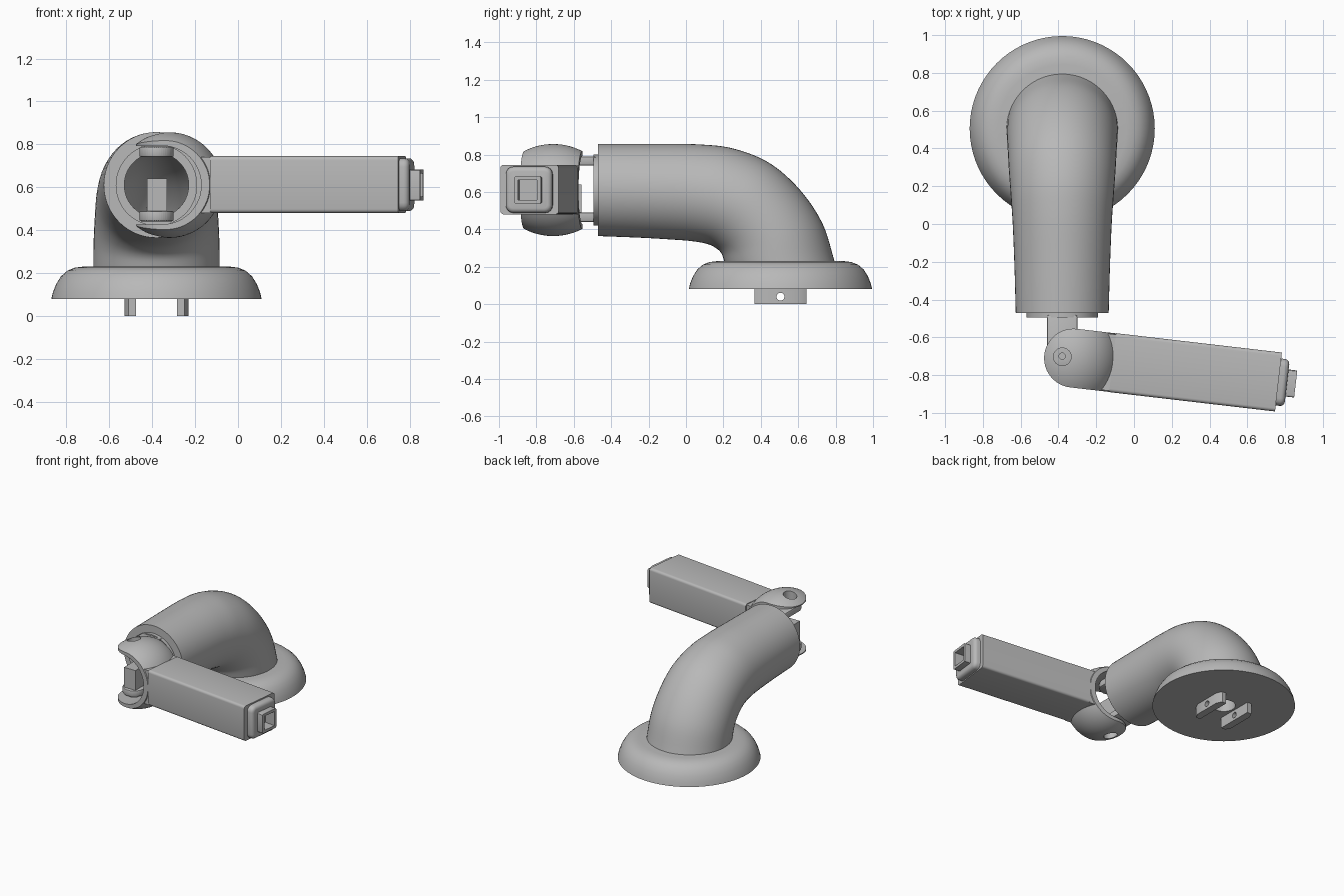
import bpy, bmesh, math
from mathutils import Matrix, Vector

cube = bpy.data.objects.get("Cube")
if cube:
    bpy.data.objects.remove(cube, do_unlink=True)

grey = bpy.data.materials.new("plain_grey")
grey.use_nodes = True
grey.diffuse_color = (0.48, 0.48, 0.48, 1)
grey.node_tree.nodes["Principled BSDF"].inputs["Base Color"].default_value = grey.diffuse_color

AX = -0.38                      # centre plane of the mount
BY = 0.505                      # flange centre depth
AXLE = 0.61                     # height of the tube and arm axis
ARM = Matrix.Translation((-0.32, -0.71, AXLE)) @ Matrix.Rotation(math.radians(-6.65), 4, 'Z')


def finish(name, bm, matrix=None):
    bmesh.ops.recalc_face_normals(bm, faces=bm.faces)
    me = bpy.data.meshes.new(name)
    bm.to_mesh(me)
    bm.free()
    if matrix:
        me.transform(matrix)
    me.materials.append(grey)
    ob = bpy.data.objects.new(name, me)
    bpy.context.collection.objects.link(ob)
    return ob


def activate(ob):
    bpy.ops.object.select_all(action='DESELECT')
    ob.select_set(True)
    bpy.context.view_layer.objects.active = ob


def boolean(ob, other, op='DIFFERENCE'):
    mod = ob.modifiers.new("cut", 'BOOLEAN')
    mod.operation, mod.object, mod.solver = op, other, 'EXACT'
    activate(ob)
    bpy.ops.object.modifier_apply(modifier=mod.name)
    bpy.data.objects.remove(other, do_unlink=True)


def prism(name, outline, z0, z1, matrix=None):
    bm = bmesh.new()
    face = bm.faces.new([bm.verts.new((x, y, z0)) for x, y in outline])
    ext = bmesh.ops.extrude_face_region(bm, geom=[face])
    verts = [v for v in ext["geom"] if isinstance(v, bmesh.types.BMVert)]
    bmesh.ops.translate(bm, verts=verts, vec=(0, 0, z1 - z0))
    return finish(name, bm, matrix)


def box(name, x, y, z, matrix=None):
    return prism(name, [(x[0], y[0]), (x[1], y[0]), (x[1], y[1]), (x[0], y[1])], *z, matrix)


def arc(cx, cy, r, a0, a1, n=24):
    angles = [math.radians(a0 + (a1 - a0) * i / n) for i in range(n + 1)]
    return [(cx + r * math.cos(a), cy + r * math.sin(a)) for a in angles]


def bevel(ob, width, segments=4, edge_dir=None):
    bm = bmesh.new()
    bm.from_mesh(ob.data)
    edges = [e for e in bm.edges if edge_dir is None or
             abs((e.verts[0].co - e.verts[1].co).normalized().dot(edge_dir)) > 0.99]
    bmesh.ops.bevel(bm, geom=edges, offset=width, segments=segments, profile=0.5, affect='EDGES')
    bm.to_mesh(ob.data)
    bm.free()


def lathe(name, profile, matrix, n=72):
    """Closed radius/height profile turned about z."""
    bm = bmesh.new()
    rings = [[bm.verts.new((r * math.cos(2 * math.pi * i / n), r * math.sin(2 * math.pi * i / n), z))
              for r, z in profile] for i in range(n)]
    m = len(profile)
    for i in range(n):
        a, b = rings[i], rings[(i + 1) % n]
        for k in range(m):
            bm.faces.new((a[k], b[k], b[(k + 1) % m], a[(k + 1) % m]))
    return finish(name, bm, matrix)


# Wall flange with a central cable hole
rim = [(0.49, 0.08), (0.483, 0.11), (0.467, 0.15), (0.445, 0.185), (0.415, 0.211), (0.38, 0.225), (0.34, 0.23)]
lathe("base_flange", [(0.08, 0.08)] + rim + [(0.08, 0.23)], Matrix.Translation((AX, BY, 0)))

# Hollow elbow: outer (y, z), inner (y, z), half width
stations = [Vector(s) for s in (
    (0.797, 0.22, 0.208, 0.22, 0.295), (0.73, 0.43, 0.19, 0.27, 0.293),
    (0.61, 0.61, 0.16, 0.3, 0.288), (0.45, 0.752, 0.11, 0.323, 0.282),
    (0.26, 0.83, 0.03, 0.337, 0.272), (0.07, 0.854, -0.07, 0.345, 0.262),
    (-0.2, 0.857, -0.24, 0.355, 0.253), (-0.47, 0.857, -0.47, 0.364, 0.246))]


def smooth_path(pts, steps=6):
    ext = [2 * pts[0] - pts[1]] + pts + [2 * pts[-1] - pts[-2]]
    out = []
    for a, b, c, d in zip(ext, ext[1:], ext[2:], ext[3:]):
        for i in range(steps):
            t = i / steps
            out.append(0.5 * (2 * b + (c - a) * t + (2 * a - 5 * b + 4 * c - d) * t * t
                              + (3 * b - a - 3 * c + d) * t ** 3))
    return out + [pts[-1]]


def elbow(bm, scale, n=56):
    rings = []
    for oy, oz, iy, iz, w in smooth_path(stations):
        mid = Vector((AX, (oy + iy) / 2, (oz + iz) / 2))
        up = Vector((0, oy - iy, oz - iz)) / 2
        rings.append([bm.verts.new(mid + scale * (up * math.cos(t) + Vector((w * math.sin(t), 0, 0))))
                      for t in (2 * math.pi * i / n for i in range(n))])
    for a, b in zip(rings, rings[1:]):
        for i in range(n):
            bm.faces.new((a[i], a[(i + 1) % n], b[(i + 1) % n], b[i]))
    return rings


bm = bmesh.new()
shell, bore = elbow(bm, 1), elbow(bm, 0.61)
for end in (0, -1):
    n = len(shell[end])
    for i in range(n):
        j = (i + 1) % n
        bm.faces.new((shell[end][i], shell[end][j], bore[end][j], bore[end][i]))
finish("elbow_tube", bm)

# Collar on the tube mouth
lathe("tube_collar", [(0.15, 0), (0.19, 0), (0.19, 0.03), (0.15, 0.03)],
      Matrix.Translation((AX, -0.465, AXLE)) @ Matrix.Rotation(math.pi / 2, 4, 'X'))

# Pivot tongues reaching forward from the collar
tongue = [(AX + 0.08, -0.48), (AX - 0.08, -0.48)] + arc(AX, -0.70, 0.08, 180, 360)
for name, z0, z1 in (("upper_tongue", 0.74, 0.79), ("lower_tongue", 0.44, 0.49)):
    ob = prism(name, tongue, z0, z1)
    bevel(ob, 0.01, 2)
    boolean(ob, prism("pin_hole", arc(AX, -0.70, 0.017, 0, 345, 23), z0 - 0.1, z1 + 0.1))
prism("pivot_washer", arc(AX, -0.70, 0.05, 0, 345, 23), 0.485, 0.505)
box("pivot_block", (-0.425, -0.33), (-0.757, -0.56), (0.487, 0.64))

# Forked ball knuckle: flattened ball trimmed to a round-ended slab
bm = bmesh.new()
bmesh.ops.create_uvsphere(bm, u_segments=64, v_segments=40, radius=0.246)
bmesh.ops.scale(bm, vec=(1, 1.18, 1), verts=bm.verts)
knuckle = finish("arm_knuckle", bm, ARM)
slab = arc(0, 0, 0.156, 90, 270) + [(0.3, -0.156), (0.3, 0.156)]
boolean(knuckle, prism("knuckle_trim", slab, -0.4, 0.4, ARM), 'INTERSECT')
boolean(knuckle, box("knuckle_neck", (0.1, 0.215), (-0.15, 0.15), (-0.13, 0.13), ARM), 'UNION')
slot = arc(-0.015, 0, 0.183, -90, 90) + [(-0.4, 0.183), (-0.4, -0.183)]
boolean(knuckle, prism("knuckle_slot", slot, -0.4, 0.4, ARM @ Matrix.Rotation(math.pi / 2, 4, 'X')))
boolean(knuckle, prism("knuckle_pin_hole", arc(-0.06, 0, 0.047, 0, 348, 29), -0.4, 0.4, ARM))

# Square arm with softened long edges, end cap and hollow tip
arm = box("arm_bar", (0.208, 1.092), (-0.157, 0.157), (-0.13, 0.135))
bevel(arm, 0.018, 4, Vector((1, 0, 0)))
arm.data.transform(ARM)

cap = box("arm_end_cap", (1.03, 1.138), (-0.125, 0.125), (-0.122, 0.125))
bevel(cap, 0.04, 4, Vector((1, 0, 0)))
bm = bmesh.new()
bm.from_mesh(cap.data)
front = [e for e in bm.edges if all(v.co.x > 1.137 for v in e.verts)]
bmesh.ops.bevel(bm, geom=front, offset=0.025, segments=4, profile=0.5, affect='EDGES')
bm.to_mesh(cap.data)
bm.free()
cap.data.transform(ARM)

tip = box("arm_tip", (1.08, 1.184), (-0.072, 0.072), (-0.073, 0.073))
bevel(tip, 0.01, 3, Vector((1, 0, 0)))
tip.data.transform(ARM)
socket = ((1.1, 1.3), (-0.052, 0.052), (-0.053, 0.053))
for part in (cap, tip):
    boolean(part, box("tip_socket", *socket, ARM))

# Mounting lugs under the flange
for side, name in ((-1, "right_lug"), (1, "left_lug")):
    inner, outer = AX + side * 0.095, AX + side * 0.15
    plan = [(inner, BY - 0.14), (outer - side * 0.02, BY - 0.14), (outer, BY - 0.1),
            (outer, BY + 0.1), (outer - side * 0.02, BY + 0.14), (inner, BY + 0.14)]
    lug = prism(name, plan, 0, 0.085)
    turn = Matrix.Translation((AX, BY, 0.04)) @ Matrix.Rotation(math.pi / 2, 4, 'Y')
    boolean(lug, prism("screw_hole", arc(0, 0, 0.021, 0, 345, 23), -0.3, 0.3, turn))

# Smooth shading with crisp edges
for ob in [o for o in bpy.context.scene.objects if o.type == 'MESH']:
    activate(ob)
    bpy.ops.object.shade_smooth_by_angle(angle=math.radians(30))
